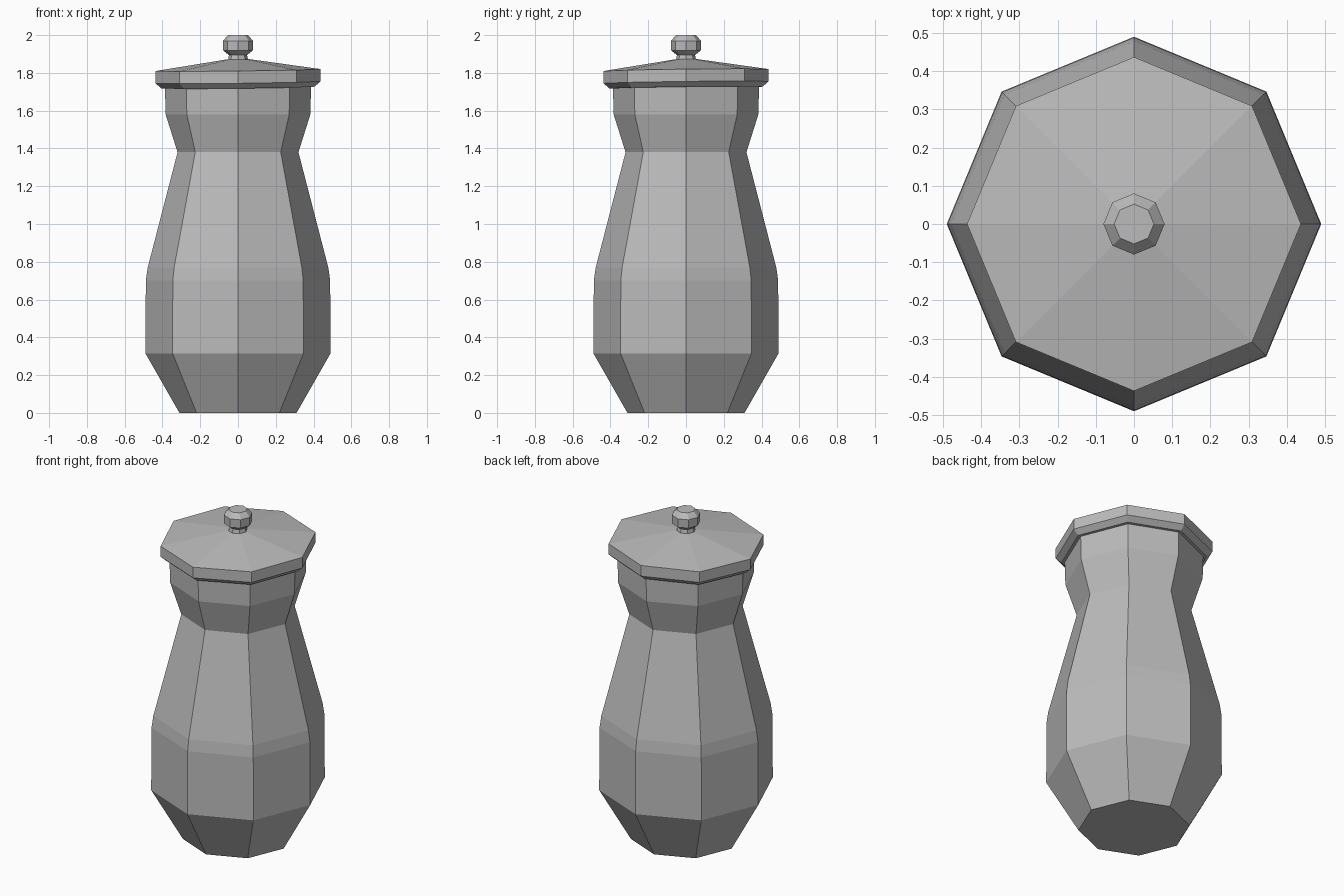
import bpy, bmesh, math
from mathutils import Matrix

cube = bpy.data.objects.get("Cube")
if cube:
    bpy.data.objects.remove(cube, do_unlink=True)

SIDES = 8

grey = bpy.data.materials.new("plain grey")
grey.use_nodes = True
colour = (0.5, 0.5, 0.5, 1)
grey.diffuse_color = colour
grey.node_tree.nodes["Principled BSDF"].inputs["Base Color"].default_value = colour


def turned(name, profile, tilt=0.0):
    """Turn a (radius, height) profile into a closed eight-sided solid."""
    bm = bmesh.new()
    rings = []
    for radius, z in profile:
        angles = [math.tau * i / SIDES for i in range(SIDES)]
        rings.append([bm.verts.new((radius * math.cos(a), radius * math.sin(a), z))
                      for a in angles])
    for low, high in zip(rings, rings[1:]):
        for i in range(SIDES):
            j = (i + 1) % SIDES
            bm.faces.new((low[i], low[j], high[j], high[i]))
    bm.faces.new(rings[0][::-1])
    bm.faces.new(rings[-1])
    # Slight lean that lifts the back left edge
    shear = Matrix.Identity(4)
    shear[2][0] = shear[2][1] = tilt
    bm.transform(shear)
    mesh = bpy.data.meshes.new(name)
    bm.to_mesh(mesh)
    bm.free()
    mesh.materials.append(grey)
    obj = bpy.data.objects.new(name, mesh)
    bpy.context.collection.objects.link(obj)
    return obj


# Pot with a narrow foot, wide belly, waist and flared neck
turned("jar_body", [(0.31, 0), (0.49, 0.315), (0.488, 0.70), (0.478, 0.77),
                    (0.32, 1.38), (0.383, 1.58), (0.387, 1.73)])

# Overhanging lid with a bevelled lower rim and shallow sloping top
turned("lid", [(0.405, 1.722), (0.437, 1.75), (0.437, 1.815), (0.06, 1.872)], 0.012)

# Faceted knob on a short stem
turned("lid_knob", [(0.055, 1.86), (0.048, 1.895), (0.078, 1.918),
                    (0.08, 1.97), (0.052, 2.0)])
